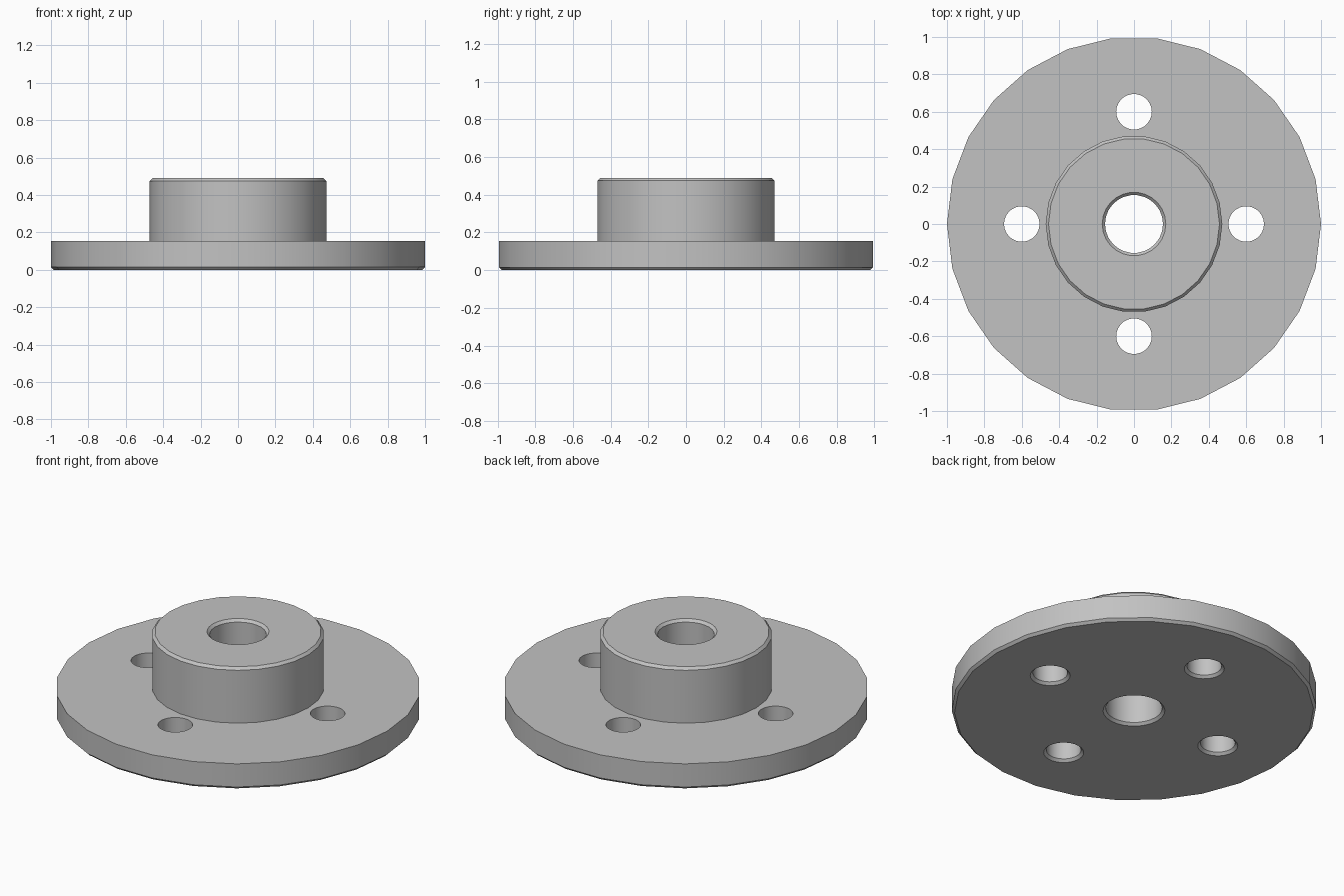
import bpy
import bmesh
import math
from mathutils import Vector

SIDES = 26
PLATE_TOP = 0.155
HUB_TOP = 0.49
CHAMFER = 0.015
BORE_R = 0.155
HUB_R = 0.472
BOLT_R = 0.095
BOLT_CIRCLE = 0.6

cube = bpy.data.objects.get("Cube")
if cube:
    bpy.data.objects.remove(cube, do_unlink=True)

steel = bpy.data.materials.new("grey_steel")
steel.use_nodes = True
colour = (0.54, 0.54, 0.54, 1)
steel.diffuse_color = colour
steel.node_tree.nodes["Principled BSDF"].inputs["Base Color"].default_value = colour


def lathe(bm, profile, centre=(0, 0, 0), ring=False):
    """Revolve (radius, z) points; close as a ring or cap both ends."""
    loops = []
    for r, z in profile:
        angles = [math.tau * i / SIDES for i in range(SIDES)]
        loops.append([bm.verts.new(Vector(centre) + Vector((r * math.cos(a), r * math.sin(a), z)))
                      for a in angles])
    pairs = list(zip(loops, loops[1:]))
    if ring:
        pairs.append((loops[-1], loops[0]))
    for low, high in pairs:
        for i in range(SIDES):
            j = (i + 1) % SIDES
            bm.faces.new((low[i], low[j], high[j], high[i]))
    if not ring:
        bm.faces.new(loops[0][::-1])
        bm.faces.new(loops[-1])


def make_object(name, bm):
    bmesh.ops.recalc_face_normals(bm, faces=bm.faces)
    mesh = bpy.data.meshes.new(name)
    bm.to_mesh(mesh)
    bm.free()
    mesh.materials.append(steel)
    obj = bpy.data.objects.new(name, mesh)
    bpy.context.collection.objects.link(obj)
    return obj


# Flange plate, hub and chamfered centre bore as one turned body
bm = bmesh.new()
lathe(bm, [
    (BORE_R + CHAMFER, 0),
    (1 - CHAMFER, 0),
    (1, CHAMFER),
    (1, PLATE_TOP),
    (HUB_R, PLATE_TOP),
    (HUB_R, HUB_TOP - CHAMFER),
    (HUB_R - CHAMFER, HUB_TOP),
    (BORE_R + CHAMFER, HUB_TOP),
    (BORE_R, HUB_TOP - CHAMFER),
    (BORE_R, CHAMFER),
], ring=True)
flange = make_object("hub_flange", bm)

# Four bolt holes, countersunk on the underside
bm = bmesh.new()
for k in range(4):
    a = k * math.pi / 2
    lathe(bm, [
        (BOLT_R + 2 * CHAMFER, -CHAMFER),
        (BOLT_R, CHAMFER),
        (BOLT_R, PLATE_TOP + 0.1),
    ], centre=(BOLT_CIRCLE * math.cos(a), BOLT_CIRCLE * math.sin(a), 0))
cutter = make_object("bolt_hole_cutter", bm)
cutter.hide_render = True

cut = flange.modifiers.new("bolt_holes", "BOOLEAN")
cut.operation = "DIFFERENCE"
cut.solver = "EXACT"
cut.object = cutter

# Apply the cut, drop the cutter and smooth the round walls
bpy.ops.object.select_all(action="DESELECT")
flange.select_set(True)
bpy.context.view_layer.objects.active = flange
bpy.ops.object.modifier_apply(modifier=cut.name)
bpy.data.objects.remove(cutter, do_unlink=True)
bpy.ops.object.shade_smooth_by_angle(angle=math.radians(30))
